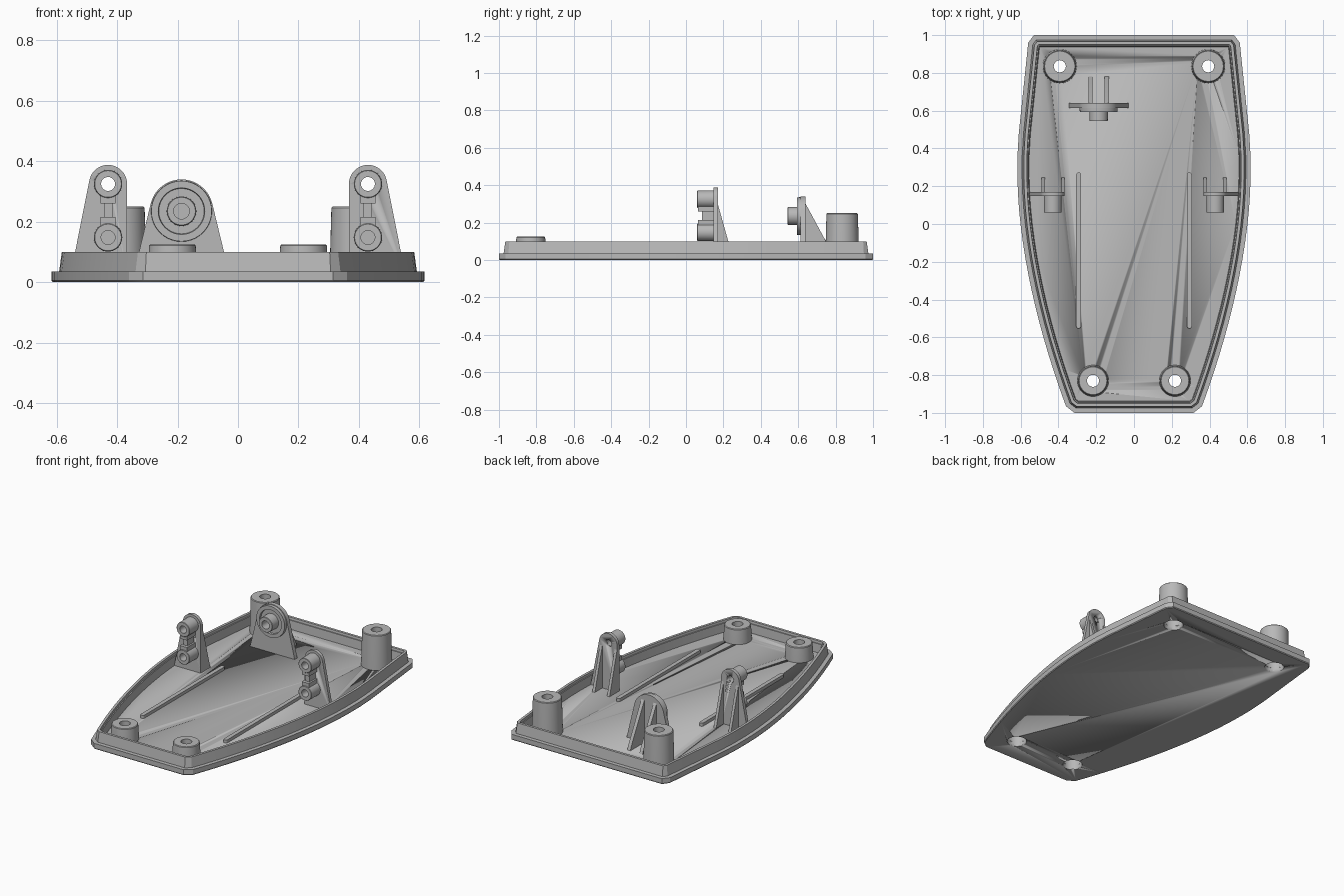
import bpy, bmesh
from math import sin, cos, pi, radians
from mathutils import Vector, Matrix

if "Cube" in bpy.data.objects:
    bpy.data.objects.remove(bpy.data.objects["Cube"])

gray = bpy.data.materials.new("plain_gray")
gray.use_nodes = True
color = (0.48, 0.48, 0.48, 1)
gray.diffuse_color = color
gray.node_tree.nodes["Principled BSDF"].inputs["Base Color"].default_value = color


def finish(name, bm):
    bmesh.ops.remove_doubles(bm, verts=bm.verts, dist=1e-5)
    bmesh.ops.recalc_face_normals(bm, faces=bm.faces)
    mesh = bpy.data.meshes.new(name)
    bm.to_mesh(mesh)
    bm.free()
    mesh.materials.append(gray)
    ob = bpy.data.objects.new(name, mesh)
    bpy.context.collection.objects.link(ob)
    activate(ob)
    bpy.ops.object.shade_smooth_by_angle(angle=radians(30))
    return ob


def activate(ob):
    bpy.ops.object.select_all(action='DESELECT')
    ob.select_set(True)
    bpy.context.view_layer.objects.active = ob


def loft(name, rings):
    """Skin closed rings of equal length and cap both ends."""
    bm = bmesh.new()
    loops = [[bm.verts.new(p) for p in ring] for ring in rings]
    n = len(loops[0])
    for a, b in zip(loops, loops[1:]):
        for i in range(n):
            j = (i + 1) % n
            bm.faces.new((a[i], a[j], b[j], b[i]))
    bm.faces.new(loops[0])
    bm.faces.new(loops[-1])
    return finish(name, bm)


def prism(name, axis, pts, a, b):
    """Extrude a flat outline along one axis from a to b."""
    place = {'x': lambda p, d: (d, p[0], p[1]),
             'y': lambda p, d: (p[0], d, p[1]),
             'z': lambda p, d: (p[0], p[1], d)}[axis]
    return loft(name, [[place(p, d) for p in pts] for d in (a, b)])


def box(name, x, y, z):
    return prism(name, 'z', [(x[0], y[0]), (x[1], y[0]), (x[1], y[1]), (x[0], y[1])], *z)


def lathe(name, profile, loc, forward=False, closed=False):
    """Turn (radius, height) points about z, or about -y when forward."""
    bm = bmesh.new()
    vs = [bm.verts.new((r, 0, h)) for r, h in profile]
    pairs = list(zip(vs, vs[1:])) + ([(vs[-1], vs[0])] if closed else [])
    edges = [bm.edges.new(p) for p in pairs]
    bmesh.ops.spin(bm, geom=vs + edges, axis=(0, 0, 1), cent=(0, 0, 0),
                   angle=2 * pi, steps=40)
    turn = Matrix.Rotation(pi / 2, 4, 'X') if forward else Matrix()
    bm.transform(Matrix.Translation(loc) @ turn)
    return finish(name, bm)


def cut(target, cutter):
    mod = target.modifiers.new("hole", 'BOOLEAN')
    mod.operation, mod.solver, mod.object = 'DIFFERENCE', 'EXACT', cutter
    activate(target)
    bpy.ops.object.modifier_apply(modifier=mod.name)
    bpy.data.objects.remove(cutter)


def arc(cx, cy, r, a, b, n=20):
    return [(cx + r * cos(radians(a + (b - a) * i / n)),
             cy + r * sin(radians(a + (b - a) * i / n))) for i in range(n + 1)]


# Tray outline: straight back, chamfered corners, bowed sides narrowing to the front
half = [(0.53, 1.0), (0.56, 0.96), (0.61, 0.48), (0.617, 0.36)]
for i in range(15):
    t = i / 14
    half.append((0.617 - 0.257 * t ** 1.75, 0.25 - 1.215 * t))
half.append((0.315, -1.0))
outline = [Vector(p) for p in half + [(-x, y) for x, y in reversed(half)]]


def inset(d, z):
    ring = []
    for i, p in enumerate(outline):
        e1 = (p - outline[i - 1]).normalized()
        e2 = (outline[(i + 1) % len(outline)] - p).normalized()
        n1, n2 = Vector((e1.y, -e1.x)), Vector((e2.y, -e2.x))
        q = p + (n1 + n2) * d / (1 + n1.dot(n2))
        ring.append((q.x, q.y, z))
    return ring


FLOOR = 0.03
steps = [(0.004, 0), (0, 0.005), (0, 0.036), (0.025, 0.036), (0.034, 0.1),
         (0.05, 0.1), (0.052, 0.085), (0.058, 0.085), (0.062, FLOOR)]
tray = loft("tray", [inset(d, z) for d, z in steps])

# Screw posts with a stepped bore open through the tray bottom
for s, side in ((1, "left"), (-1, "right")):
    for name, x, y, top, r in (("front_post", 0.217, -0.83, 0.125, 0.083),
                               ("back_post", 0.393, 0.835, 0.25, 0.09)):
        bore, hole, seat = 0.058, 0.032, top - 0.045
        lathe(f"{side}_{name}",
              [(bore, 0.004), (r, 0.004), (r, FLOOR), (r - 0.006, top - 0.004),
               (r - 0.01, top), (hole, top), (hole, seat), (bore, seat)],
              (s * x, y, 0), closed=True)
        cut(tray, lathe("cutter", [(0, -0.1), (bore, -0.1), (bore, 0.2), (0, 0.2)],
                        (s * x, y, 0)))

# Long stiffening ribs on the floor
for s, side in ((1, "left"), (-1, "right")):
    x = s * 0.293
    prism(f"{side}_floor_rib", 'z',
          arc(x, 0.26, 0.013, 0, 180, 8) + arc(x, -0.54, 0.013, 180, 360, 8),
          FLOOR - 0.01, FLOOR + 0.02)

# Side brackets: plate, two bosses, web between them and two gussets
for s, side in ((1, "left"), (-1, "right")):
    cx, hi, lo = s * 0.43, 0.325, 0.148
    pts = [(0.555, 0.02)] + arc(0.43, hi, 0.063, 12, 180) + [(0.367, 0.02)]
    plate = prism(f"{side}_bracket_plate", 'y', [(s * x, z) for x, z in pts], 0.148, 0.17)
    cut(plate, lathe("cutter", [(0, -0.1), (0.023, -0.1), (0.023, 0.1), (0, 0.1)],
                     (cx, 0.16, hi), forward=True))
    for label, z in (("upper", hi), ("lower", lo)):
        lathe(f"{side}_{label}_boss",
              [(0.023, 0), (0.047, 0), (0.046, 0.088), (0.044, 0.09), (0.023, 0.09)],
              (cx, 0.15, z), forward=True, closed=True)
    box(f"{side}_web", (cx - 0.014, cx + 0.014), (0.085, 0.15), (0.19, 0.285))
    for label, z in (("upper", (0.26, 0.286)), ("lower", (0.188, 0.215))):
        box(f"{side}_{label}_web_step", (cx - 0.025, cx + 0.025), (0.065, 0.15), z)
    for label, gx in (("inner", 0.376), ("outer", 0.48)):
        prism(f"{side}_{label}_gusset", 'x',
              [(0.16, 0.02), (0.25, 0.02), (0.24, 0.05), (0.17, 0.3), (0.16, 0.3)],
              s * (gx - 0.009), s * (gx + 0.009))

# Rear bracket: wide plate, recessed disc, hollow boss and two gussets
cx, cz = -0.187, 0.235
prism("rear_bracket_plate", 'y',
      [(cx + 0.16, 0.02)] + arc(cx, cz, 0.105, 15, 165) + [(cx - 0.16, 0.02)],
      0.613, 0.64)
lathe("rear_bracket_disc",
      [(0, 0), (0.101, 0), (0.1, 0.02), (0.077, 0.02), (0.075, 0.008), (0.049, 0.008),
       (0.048, 0.068), (0.046, 0.07), (0.026, 0.07), (0.026, 0.01), (0, 0.01)],
      (cx, 0.614, cz), forward=True)
for label, gx in (("left", 0.043), ("right", -0.043)):
    prism(f"rear_{label}_gusset", 'x',
          [(0.63, 0.02), (0.785, 0.02), (0.775, 0.05), (0.64, 0.3), (0.63, 0.3)],
          cx + gx - 0.011, cx + gx + 0.011)
